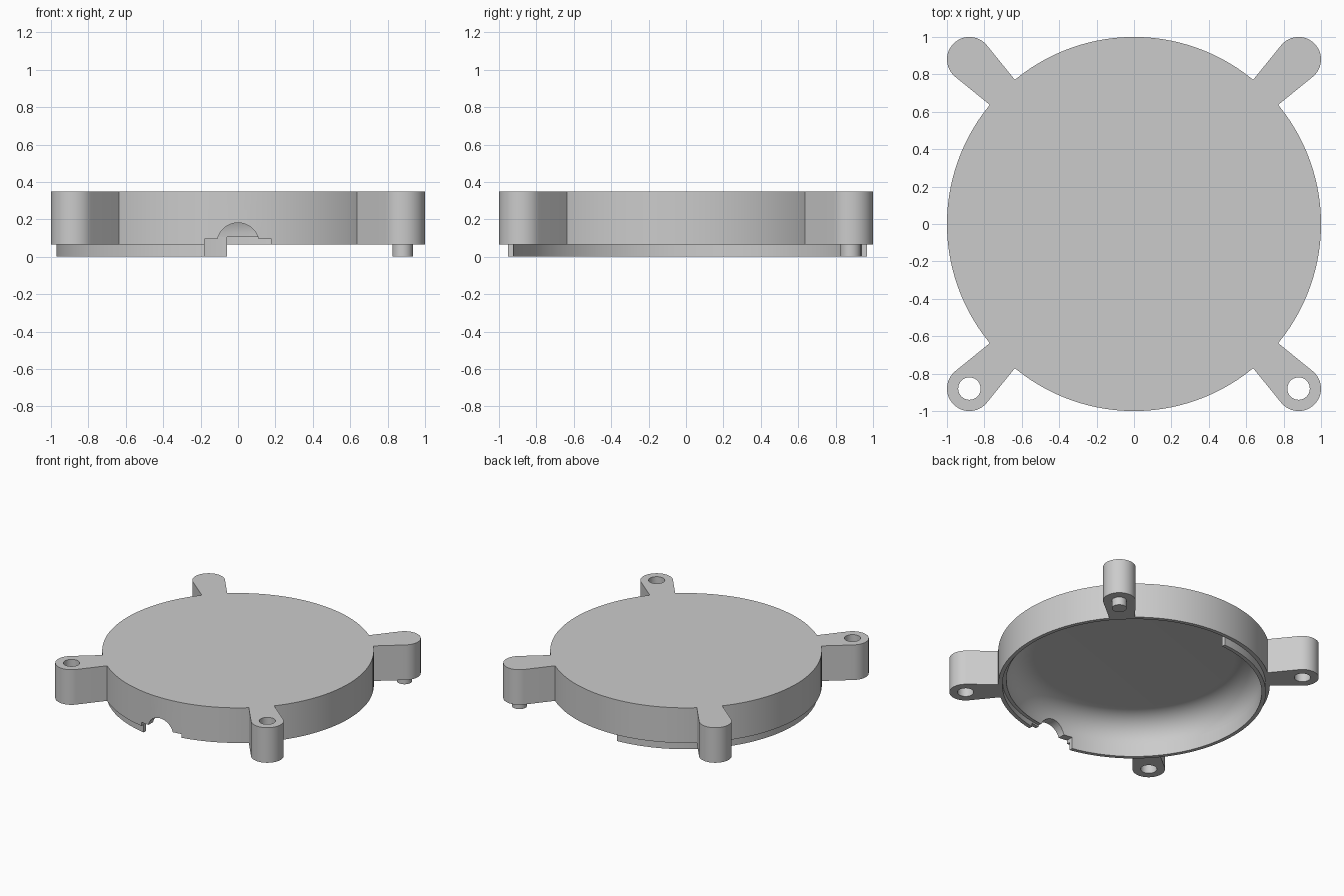
import bpy, bmesh, math
from mathutils import Matrix, Vector

cube = bpy.data.objects.get("Cube")
if cube:
    bpy.data.objects.remove(cube)

TOP, RIM, WALL, STEP = 0.35, 0.065, 0.94, 0.97
REACH = 0.88          # arm end centre, along x and y

grey = bpy.data.materials.new("matte_grey")
grey.use_nodes = True
colour = (0.6, 0.6, 0.6, 1)
grey.diffuse_color = colour
grey.node_tree.nodes["Principled BSDF"].inputs["Base Color"].default_value = colour


def finish(name, bm):
    bmesh.ops.remove_doubles(bm, verts=bm.verts, dist=1e-5)
    bmesh.ops.recalc_face_normals(bm, faces=bm.faces)
    mesh = bpy.data.meshes.new(name)
    bm.to_mesh(mesh)
    bm.free()
    mesh.materials.append(grey)
    obj = bpy.data.objects.new(name, mesh)
    bpy.context.collection.objects.link(obj)
    return obj


def lathe(name, profile, start, sweep, steps, closed):
    """Turn an (r, z) profile about the z axis."""
    bm = bmesh.new()
    turn = Matrix.Rotation(start, 3, "Z")
    vs = [bm.verts.new(turn @ Vector((r, 0, z))) for r, z in profile]
    pairs = list(zip(vs, vs[1:])) + ([(vs[-1], vs[0])] if closed else [])
    edges = [bm.edges.new(p) for p in pairs]
    bmesh.ops.spin(bm, geom=vs + edges, axis=(0, 0, 1), cent=(0, 0, 0),
                   angle=sweep, steps=steps)
    bmesh.ops.remove_doubles(bm, verts=bm.verts, dist=1e-5)
    ends = [e for e in bm.edges if e.is_boundary]
    if ends:
        bmesh.ops.holes_fill(bm, edges=ends, sides=0)
    return finish(name, bm)


def prism(name, points, offset):
    """Extrude a flat outline along a vector."""
    bm = bmesh.new()
    face = bm.faces.new([bm.verts.new(p) for p in points])
    out = bmesh.ops.extrude_face_region(bm, geom=[face])
    bmesh.ops.translate(bm, vec=offset,
                        verts=[v for v in out["geom"] if isinstance(v, bmesh.types.BMVert)])
    return finish(name, bm)


def arc(cx, cy, r, a0, a1, n):
    angles = [math.radians(a0 + (a1 - a0) * i / n) for i in range(n + 1)]
    return [(cx + r * math.cos(a), cy + r * math.sin(a)) for a in angles]


def rod(name, x, y, r, z0, z1):
    ring = arc(x, y, r, 0, 360, 40)[:-1]
    return prism(name, [(px, py, z0) for px, py in ring], (0, 0, z1 - z0))


def combine(obj, tool, operation):
    mod = obj.modifiers.new(operation, "BOOLEAN")
    mod.operation, mod.object, mod.solver = operation, tool, "EXACT"
    bpy.context.view_layer.objects.active = obj
    bpy.ops.object.modifier_apply(modifier=mod.name)


def discard(obj):
    bpy.data.objects.remove(obj)


# Round cover: hollow underneath, rounded inner corner, stepped rim
fillet = arc(WALL - 0.2, 0.1, 0.2, 0, 90, 12)
cover = lathe("cover", [(0, TOP), (1, TOP), (1, RIM), (STEP, RIM), (STEP, 0.11),
                        (WALL, 0.11)] + [(r, z + 0.005) for r, z in fillet]
              + [(0, 0.305)], 0, math.tau, 128, False)

# Four corner arms with rounded ends
outline = [(0.75, 0.62)] + arc(REACH, REACH, 0.12, -51.5, 141.5, 24) + [(0.62, 0.75)]
for sx in (1, -1):
    for sy in (1, -1):
        arm = prism("arm", [(sx * x, sy * y, RIM) for x, y in outline],
                    (0, 0, TOP - RIM))
        combine(cover, arm, "UNION")
        discard(arm)

# Through holes in the front arms, a blind hole in the back right arm
for x, y, top in ((-REACH, -REACH, 1), (REACH, -REACH, 1), (-REACH, REACH, 0.25)):
    drill = rod("drill", x, y, 0.06, -0.1, top)
    combine(cover, drill, "DIFFERENCE")
    discard(drill)

# Locating lip around one half of the rim
end = math.pi / 2 + math.asin(0.06 / STEP)
lip = lathe("lip", [(WALL, 0), (STEP, 0), (STEP, 0.11), (WALL, 0.11)],
            end, 2 * (math.pi - end), 64, True)

# Cable notch through the front wall and lip
notch_outline = ([(-0.18, -0.1), (-0.18, 0.095)] + arc(0, 0.068, 0.113, 166, 14, 24)
                 + [(0.18, 0.095), (0.18, -0.1)])
notch = prism("notch", [(x, -1.1, z) for x, z in notch_outline], (0, 0.35, 0))
for part in (cover, lip):
    combine(part, notch, "DIFFERENCE")
discard(notch)

# Locating peg under the back left arm
peg = rod("peg", REACH, REACH, 0.055, 0, RIM + 0.02)

# Smooth round walls, keep sharp edges
for part in (cover, lip, peg):
    bpy.ops.object.select_all(action="DESELECT")
    part.select_set(True)
    bpy.context.view_layer.objects.active = part
    bpy.ops.object.shade_smooth_by_angle(angle=math.radians(30))
